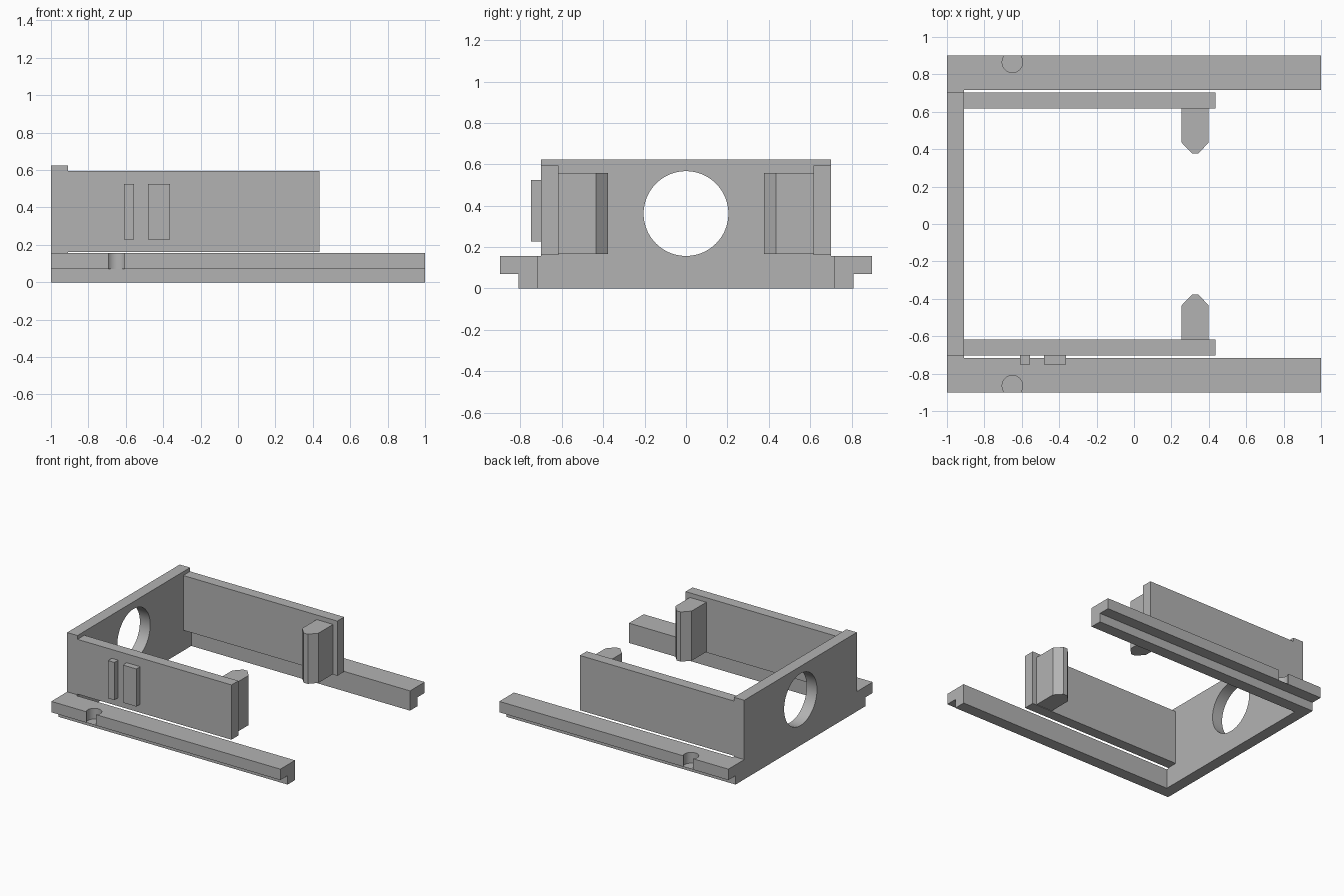
import bpy, bmesh, math
from mathutils import Vector

old = bpy.data.objects.get("Cube")
if old:
    bpy.data.objects.remove(old, do_unlink=True)

grey = bpy.data.materials.new("plain grey")
grey.use_nodes = True
colour = (0.45, 0.45, 0.45, 1)
grey.diffuse_color = colour
grey.node_tree.nodes["Principled BSDF"].inputs["Base Color"].default_value = colour


def prism(name, outline, depth):
    """Extrude a 3D outline along the depth vector."""
    bm = bmesh.new()
    face = bm.faces.new([bm.verts.new(p) for p in outline])
    top = bmesh.ops.extrude_face_region(bm, geom=[face])["geom"]
    moved = [v for v in top if isinstance(v, bmesh.types.BMVert)]
    bmesh.ops.translate(bm, verts=moved, vec=Vector(depth))
    bmesh.ops.recalc_face_normals(bm, faces=bm.faces)
    mesh = bpy.data.meshes.new(name)
    bm.to_mesh(mesh)
    bm.free()
    mesh.materials.append(grey)
    obj = bpy.data.objects.new(name, mesh)
    bpy.context.collection.objects.link(obj)
    return obj


def box(name, x0, x1, y0, y1, z0, z1):
    base = [(x0, y0, z0), (x1, y0, z0), (x1, y1, z0), (x0, y1, z0)]
    return prism(name, base, (0, 0, z1 - z0))


def drill(target, radius, centre, rotation=(0, 0, 0)):
    """Cut a round hole and bake it into the target."""
    bpy.ops.mesh.primitive_cylinder_add(vertices=64, radius=radius, depth=0.4,
                                        location=centre, rotation=rotation)
    cutter = bpy.context.object
    cutter.data.materials.append(grey)
    cutter.hide_render = True
    mod = target.modifiers.new("hole", "BOOLEAN")
    mod.operation = "DIFFERENCE"
    mod.solver = "EXACT"
    mod.object = cutter
    bpy.ops.object.select_all(action="DESELECT")
    bpy.context.view_layer.objects.active = target
    target.select_set(True)
    bpy.ops.object.modifier_apply(modifier=mod.name)
    bpy.data.objects.remove(cutter, do_unlink=True)
    bpy.ops.object.shade_smooth_by_angle(angle=math.radians(30))


# End wall: narrow above the rails, wide between them, with a round opening
rail_in, rail_top, wall_y, wall_top = 0.717, 0.156, 0.702, 0.624
wall_profile = [(-rail_in, 0), (rail_in, 0), (rail_in, rail_top), (wall_y, rail_top),
                (wall_y, wall_top), (-wall_y, wall_top), (-wall_y, rail_top), (-rail_in, rail_top)]
end_wall = prism("end_wall", [(-1, y, z) for y, z in wall_profile], (0.09, 0, 0))
drill(end_wall, 0.205, (-0.95, 0, 0.362), (0, math.pi / 2, 0))

rail_profile = [(rail_in, 0), (0.81, 0), (0.81, 0.07), (0.9, 0.07), (0.9, rail_top), (rail_in, rail_top)]
hook_outline = [(0.255, 0.617), (0.255, 0.435), (0.31, 0.377),
                (0.345, 0.377), (0.398, 0.435), (0.398, 0.617)]

for side, s in (("right", -1), ("left", 1)):
    # Stepped side rail with a round notch in its lip
    rail = prism(side + "_rail", [(-1, s * y, z) for y, z in rail_profile], (2, 0, 0))
    drill(rail, 0.055, (-0.65, s * 0.865, 0.271))
    # Upright arm carrying a pointed catch
    box(side + "_arm", -0.91, 0.435, *sorted((s * 0.617, s * wall_y)), 0.162, 0.594)
    prism(side + "_catch", [(x, s * y, 0.166) for x, y in hook_outline], (0, 0, 0.392))

# Raised ribs on the outside of the front arm
box("narrow_rib", -0.61, -0.555, -0.75, -wall_y, 0.228, 0.525)
box("wide_rib", -0.48, -0.363, -0.75, -wall_y, 0.228, 0.525)
